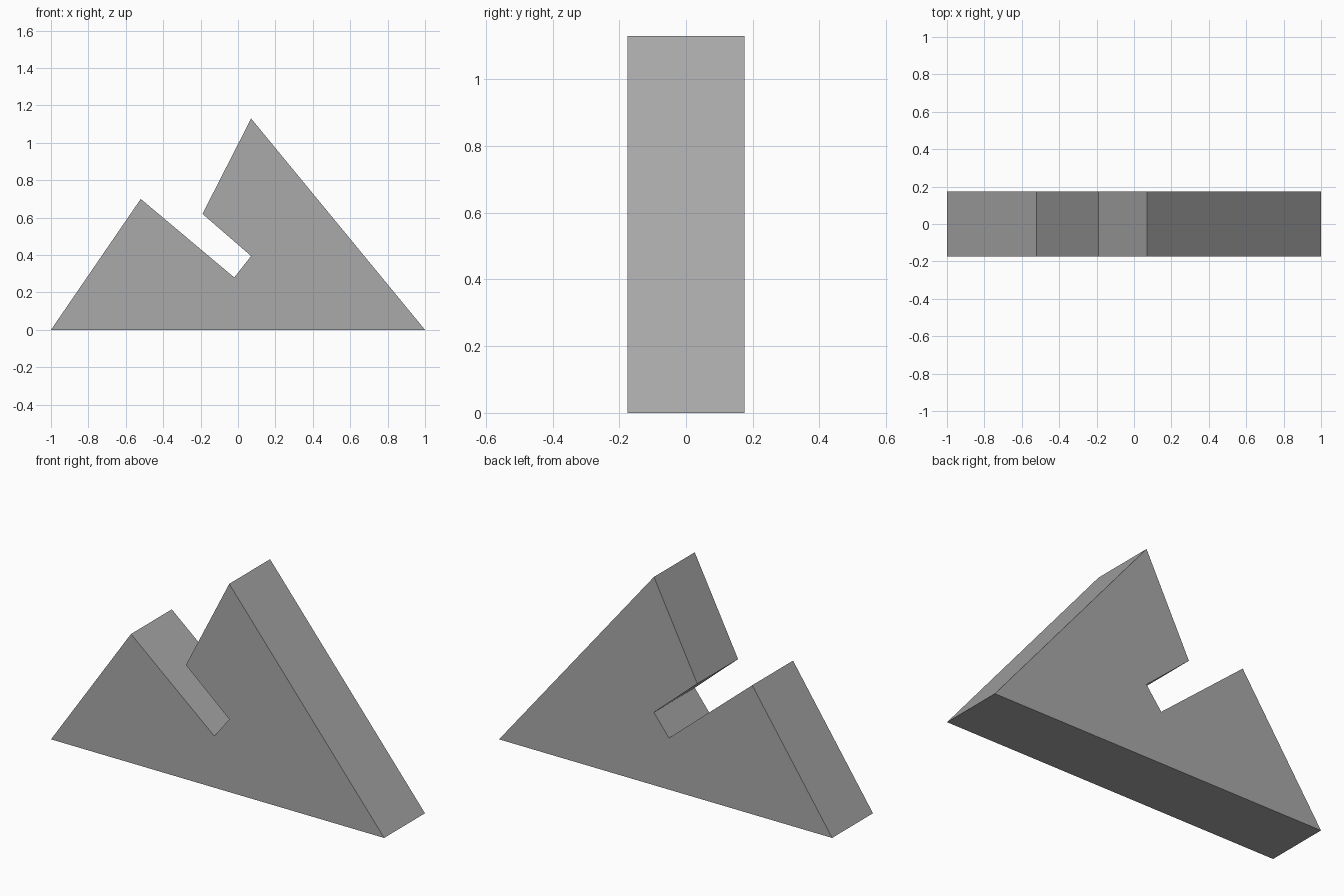
import bpy
import bmesh

cube = bpy.data.objects.get("Cube")
if cube:
    bpy.data.objects.remove(cube, do_unlink=True)

# Single plain grey
GREY = (0.4, 0.4, 0.4, 1.0)
grey = bpy.data.materials.new("plain grey")
grey.use_nodes = True
grey.diffuse_color = GREY
bsdf = next(n for n in grey.node_tree.nodes if n.type == "BSDF_PRINCIPLED")
bsdf.inputs["Base Color"].default_value = GREY

# Side profile (x, z): two peaks with a slanted slot between them
PROFILE = [(-1, 0), (1, 0), (0.07, 1.13), (-0.19, 0.62),
           (0.07, 0.395), (-0.02, 0.28), (-0.52, 0.70)]
DEPTH = 0.35

# Slotted wedge: extrude the profile along y
bm = bmesh.new()
front = bm.faces.new([bm.verts.new((x, -DEPTH / 2, z)) for x, z in PROFILE])
result = bmesh.ops.extrude_face_region(bm, geom=[front], use_keep_orig=True)
back_verts = [g for g in result["geom"] if isinstance(g, bmesh.types.BMVert)]
bmesh.ops.translate(bm, verts=back_verts, vec=(0, DEPTH, 0))
bmesh.ops.recalc_face_normals(bm, faces=bm.faces[:])

mesh = bpy.data.meshes.new("slotted_wedge")
bm.to_mesh(mesh)
bm.free()
mesh.materials.append(grey)
wedge = bpy.data.objects.new("slotted_wedge", mesh)
bpy.context.collection.objects.link(wedge)
